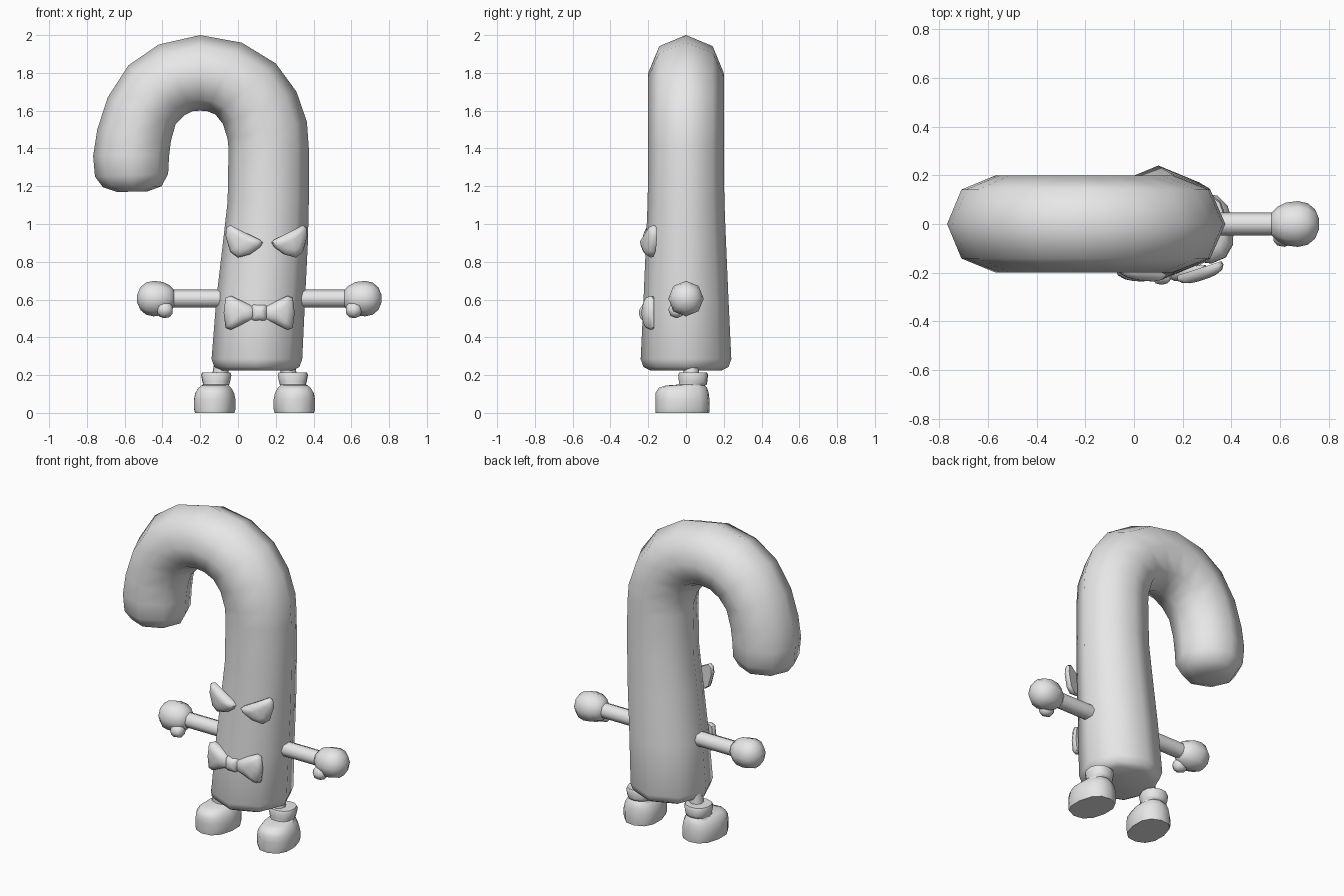
import bpy
import bmesh
from math import cos, sin, pi, radians
from mathutils import Vector, Matrix

cube = bpy.data.objects.get("Cube")
if cube:
    bpy.data.objects.remove(cube, do_unlink=True)

grey = bpy.data.materials.new("plain_grey")
grey.use_nodes = True
grey.diffuse_color = (0.8, 0.8, 0.8, 1)
grey.node_tree.nodes["Principled BSDF"].inputs["Base Color"].default_value = grey.diffuse_color


def loft(name, rings, matrix=None, angle=60):
    """Skin a list of equal rings, cap both ends and shade smooth."""
    bm = bmesh.new()
    loops = [[bm.verts.new(p) for p in ring] for ring in rings]
    count = len(loops[0])
    for lower, upper in zip(loops, loops[1:]):
        for i in range(count):
            j = (i + 1) % count
            bm.faces.new((lower[i], lower[j], upper[j], upper[i]))
    bm.faces.new(loops[0])
    bm.faces.new(loops[-1])
    if matrix:
        bm.transform(matrix)
    bmesh.ops.recalc_face_normals(bm, faces=bm.faces)
    mesh = bpy.data.meshes.new(name)
    bm.to_mesh(mesh)
    bm.free()
    obj = bpy.data.objects.new(name, mesh)
    mesh.materials.append(grey)
    bpy.context.collection.objects.link(obj)
    bpy.ops.object.select_all(action='DESELECT')
    obj.select_set(True)
    bpy.context.view_layer.objects.active = obj
    bpy.ops.object.shade_smooth_by_angle(angle=radians(angle))
    return obj


def ellipse(centre, u, v, sides=8, power=1.0):
    """Ring around a centre with half axes u and v; power < 1 squares it off."""
    def soft(value):
        return abs(value) ** power * (1 if value >= 0 else -1)
    centre, u, v = Vector(centre), Vector(u), Vector(v)
    angles = [2 * pi * i / sides for i in range(sides)]
    return [centre + u * soft(cos(a)) + v * soft(sin(a)) for a in angles]


def dome(name, outline, depth, centre, turn=0):
    """Flat-backed cushion facing the front, from an (x, z) outline."""
    levels = ((0, 0.95), (0.3, 1), (0.7, 0.87), (0.93, 0.55), (1, 0.2))
    rings = [[Vector((x * s, -depth * d, z * s)) for x, z in outline]
             for d, s in levels]
    place = Matrix.Translation(centre) @ Matrix.Rotation(radians(turn), 4, 'Z')
    return loft(name, rings, place)


# Hooked body: outer and inner edge (x, z) of each ring, then half depth
sections = [
    (.29, .225, -.09, .225, .19), (.325, .243, -.125, .243, .225),
    (.34, .285, -.14, .285, .24), (.355, .6, -.115, .6, .225),
    (.37, .9, -.08, .9, .212), (.375, 1.12, -.055, 1.12, .203),
    (.375, 1.4, -.05, 1.4, .2), (.365, 1.54, -.055, 1.45, .2),
    (.31, 1.7, -.08, 1.53, .2), (.2, 1.85, -.12, 1.58, .2),
    (.02, 1.96, -.165, 1.598, .2), (-.2, 2, -.2, 1.6, .2),
    (-.42, 1.95, -.24, 1.598, .2), (-.58, 1.84, -.285, 1.575, .2),
    (-.69, 1.67, -.33, 1.53, .2), (-.745, 1.5, -.355, 1.44, .2),
    (-.767, 1.36, -.365, 1.36, .2), (-.757, 1.25, -.37, 1.265, .193),
    (-.715, 1.195, -.405, 1.2, .155), (-.64, 1.17, -.48, 1.172, .08),
]
body = []
for ox, oz, ix, iz, half in sections:
    outer, inner = Vector((ox, 0, oz)), Vector((ix, 0, iz))
    body.append(ellipse((outer + inner) / 2, (outer - inner) / 2, (0, half, 0)))
loft("hooked_body", body)

# Arms, hands and thumbs, mirrored about the middle of the body
ARM_MID, ARM_Z = 0.113, 0.605


def tube_x(name, side, profile, y=0, z=ARM_Z, sides=8):
    """Round part along x, from (distance from the middle, radius) pairs."""
    return loft(name, [ellipse((ARM_MID + side * d, y, z), (0, r, 0), (0, 0, r), sides)
                       for d, r in profile])


for side, label in ((1, "left"), (-1, "right")):
    tube_x(label + "_arm", side, [(.18, .047), (.48, .047)])
    tube_x(label + "_hand", side,
           [(.45, .045), (.475, .07), (.51, .088), (.56, .094),
            (.6, .085), (.63, .06), (.647, .02)])
    tube_x(label + "_thumb", side,
           [(.46, .02), (.475, .038), (.505, .044), (.53, .034), (.54, .015)],
           y=-.05, z=.545)

# Legs and shoes: height, centre y, half length, half width
shoe_levels = [
    (0, -.02, .143, .105), (.02, -.02, .145, .111), (.07, -.02, .145, .111),
    (.105, -.022, .142, .104), (.132, -.018, .13, .088), (.145, -.005, .105, .074),
    (.15, .035, .075, .07), (.165, .037, .076, .074), (.2, .037, .08, .081),
    (.215, .037, .074, .075),
]
for side, label in ((1, "left"), (-1, "right")):
    place = Matrix.Translation((.0875 + side * .2, 0, 0)) @ Matrix.Rotation(radians(8 * side), 4, 'Z')
    shoe = [ellipse((side * .008, y, z), (w, 0, 0), (0, l, 0), 12, .85)
            for z, y, l, w in shoe_levels]
    loft(label + "_shoe", shoe, place)
    leg = [ellipse((x * side, .03, z), (.042, 0, 0), (0, .042, 0))
           for x, z in ((-.01, .18), (-.03, .3))]
    loft(label + "_leg", leg, place)

# Slanted angry eyes
eye = [(-.1, .03), (-.095, .075), (-.075, .088), (-.01, .055), (.085, .01),
       (.1, -.005), (.085, -.03), (.03, -.068), (-.035, -.085), (-.075, -.055)]
dome("right_eye", eye, .05, (.035, -.182, .907), -8)
dome("left_eye", [(-x, z) for x, z in eye], .05, (.268, -.182, .907), 18)

# Bow tie: two flared wings and a knot
wing = [(.08, .03), (.08, -.03), (.02, -.055), (-.055, -.09), (-.083, -.08),
        (-.093, 0), (-.083, .08), (-.055, .09), (.02, .055)]
knot = [(.042, .035), (.03, .045), (-.03, .045), (-.042, .035),
        (-.042, -.035), (-.03, -.045), (.03, -.045), (.042, -.035)]
dome("bow_right_wing", wing, .06, (.018, -.175, .53), -4)
dome("bow_left_wing", [(-x, z) for x, z in wing], .06, (.206, -.175, .53), 4)
dome("bow_knot", knot, .06, (.113, -.188, .53))
